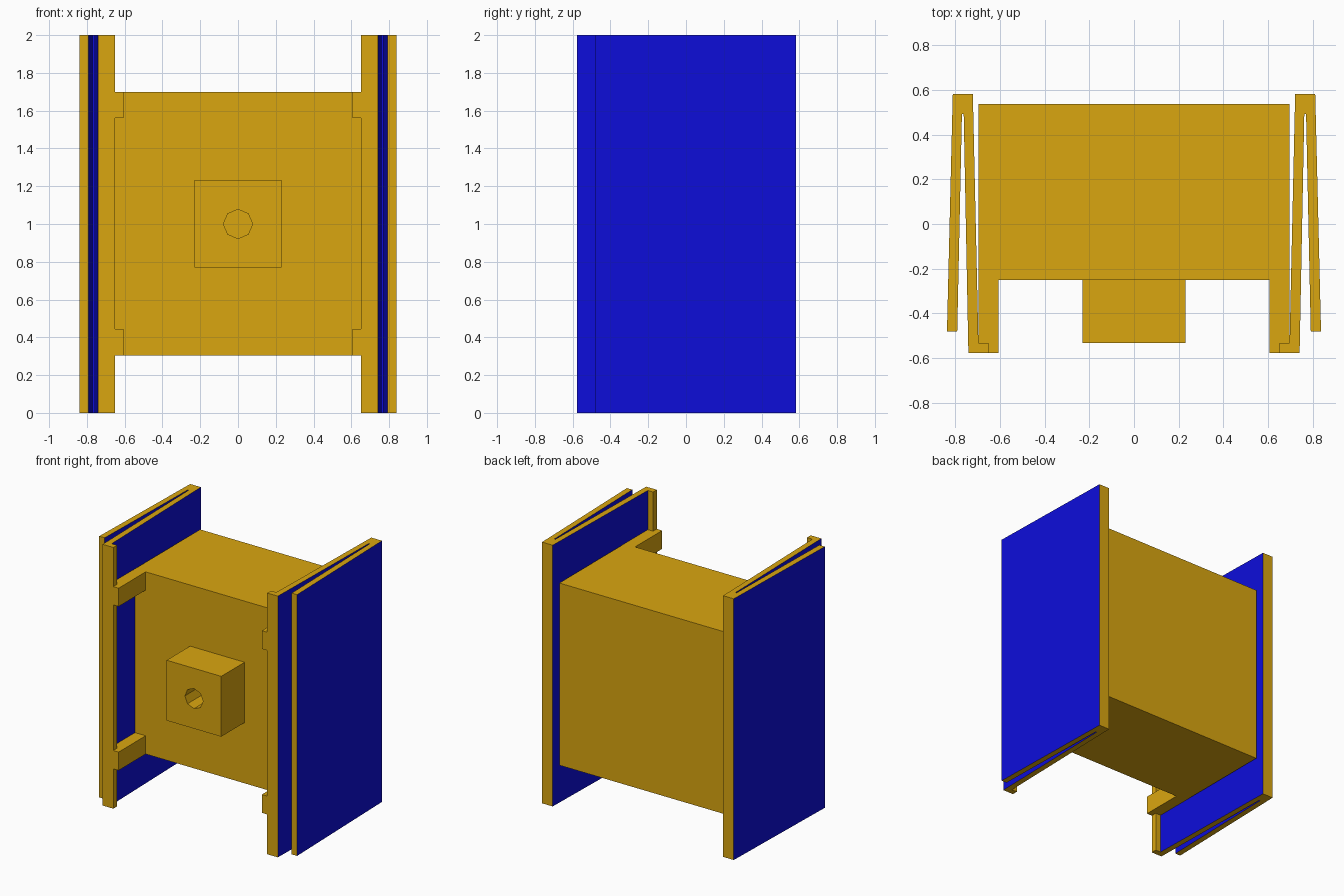
import bpy, bmesh, math
from mathutils import Matrix

if "Cube" in bpy.data.objects:
    bpy.data.objects.remove(bpy.data.objects["Cube"])


def material(name, color):
    m = bpy.data.materials.new(name)
    m.diffuse_color = color
    m.use_nodes = True
    m.node_tree.nodes["Principled BSDF"].inputs["Base Color"].default_value = m.diffuse_color
    return m


GOLD = material("gold", (0.70, 0.38, 0.005, 1))
BLUE = material("blue", (0.004, 0.004, 0.70, 1))


def prism(name, profile, z0, z1, blue_edges=()):
    """Extrude an xy profile from z0 to z1; listed profile edges get blue walls."""
    bm = bmesh.new()
    low = [bm.verts.new((x, y, z0)) for x, y in profile]
    high = [bm.verts.new((x, y, z1)) for x, y in profile]
    n = len(profile)
    bm.faces.new(low[::-1])
    bm.faces.new(high)
    for i in range(n):
        j = (i + 1) % n
        f = bm.faces.new((low[i], low[j], high[j], high[i]))
        f.material_index = int(i in blue_edges)
    bmesh.ops.recalc_face_normals(bm, faces=bm.faces)
    me = bpy.data.meshes.new(name)
    bm.to_mesh(me)
    bm.free()
    me.materials.append(GOLD)
    me.materials.append(BLUE)
    ob = bpy.data.objects.new(name, me)
    bpy.context.collection.objects.link(ob)
    return ob


def rect(x0, x1, y0, y1):
    return [(x0, y0), (x1, y0), (x1, y1), (x0, y1)]


def mirror(ob):
    ob.modifiers.new("mirror", 'MIRROR').use_axis[0] = True


# Folded side panels with a front lip, blue on the broad walls
panel = [(0.722, 0.582), (0.812, 0.582), (0.838, -0.482), (0.792, -0.482),
         (0.771, 0.492), (0.763, 0.492), (0.742, -0.578), (0.652, -0.578),
         (0.652, -0.533), (0.697, -0.533)]
mirror(prism("side_panels", panel, 0, 2, (1, 3, 4, 5, 9)))

# Central block
Z0, Z1, FRONT = 0.305, 1.70, -0.25
prism("body_block", rect(-0.697, 0.697, FRONT, 0.537), Z0, Z1)

# Corner arms that hook behind and around the panel lips
arm = [(0.607, FRONT), (0.607, -0.578), (0.652, -0.578), (0.652, -0.533),
       (0.697, -0.533), (0.697, FRONT)]
mirror(prism("lower_arms", arm, Z0, 0.445))
mirror(prism("upper_arms", arm, 1.56, Z1))

# Front boss with an octagonal hole
boss = prism("front_boss", rect(-0.231, 0.231, -0.533, FRONT), 0.77, 1.232)
ring = [(0.077 * math.cos(i * math.pi / 4), 0.077 * math.sin(i * math.pi / 4))
        for i in range(8)]
cutter = prism("hole_cutter", ring, -0.2, 0.4)
cutter.data.transform(Matrix.Translation((0, -0.4, 1)) @ Matrix.Rotation(math.pi / 2, 4, 'X'))
cutter.hide_render = True
cut = boss.modifiers.new("hole", 'BOOLEAN')
cut.operation = 'DIFFERENCE'
cut.solver = 'EXACT'
cut.object = cutter
bpy.context.view_layer.objects.active = boss
bpy.ops.object.modifier_apply(modifier=cut.name)
bpy.data.objects.remove(cutter)
